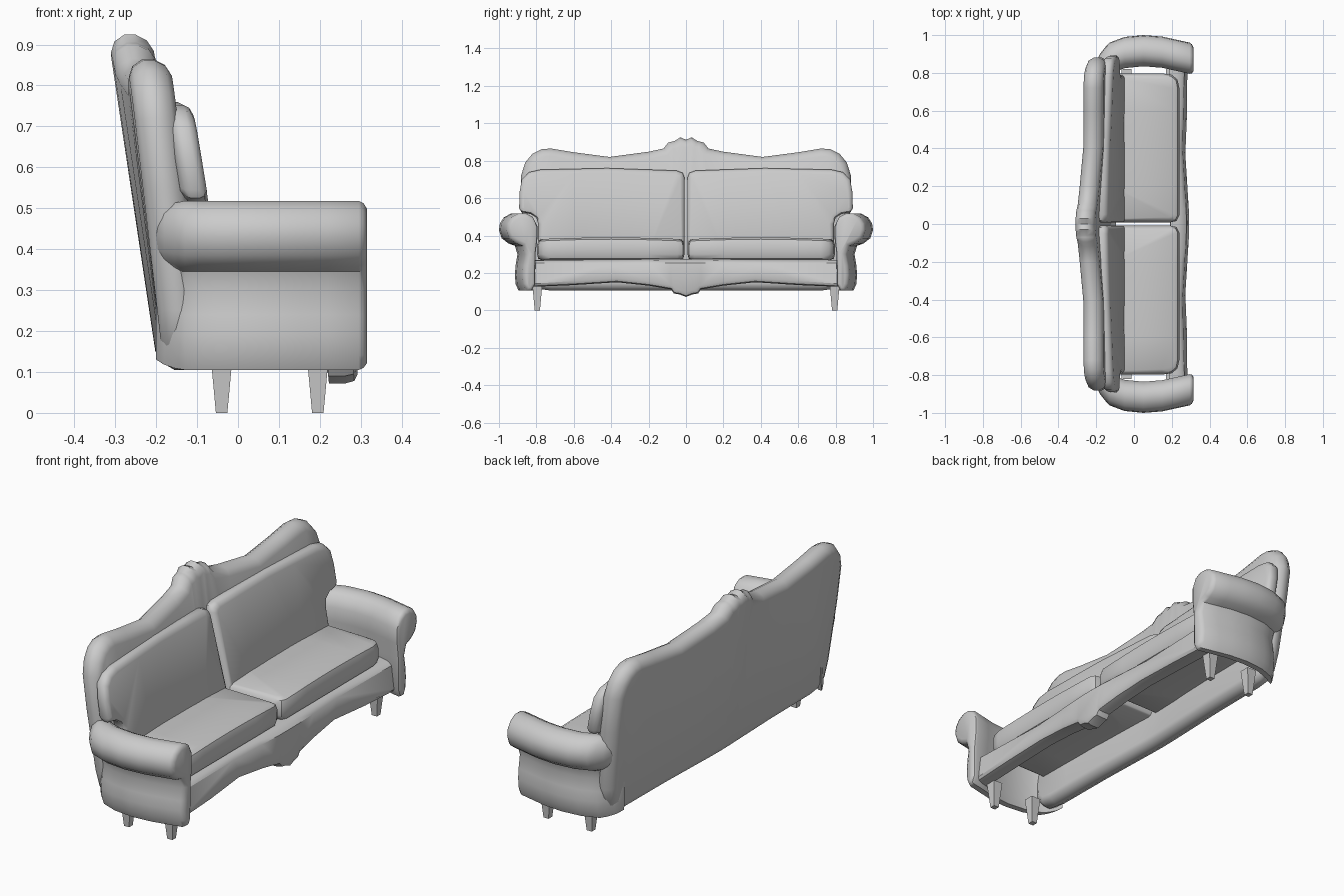
import bpy, bmesh, math
from mathutils import Vector, Matrix

if "Cube" in bpy.data.objects:
    bpy.data.objects.remove(bpy.data.objects["Cube"])


def table(pts, t):
    """Piecewise linear lookup."""
    if t <= pts[0][0]:
        return pts[0][1]
    for (a, p), (b, q) in zip(pts, pts[1:]):
        if t <= b:
            return p + (q - p) * (t - a) / (b - a)
    return pts[-1][1]


def inset(outline, dist):
    """Move a closed 2D outline inwards along its vertex normals."""
    n = len(outline)
    area = sum(outline[i - 1][0] * outline[i][1] - outline[i][0] * outline[i - 1][1] for i in range(n))
    s = 1 if area > 0 else -1
    res = []
    for i in range(n):
        p = Vector(outline[i])
        e1 = (p - Vector(outline[i - 1])).normalized()
        e2 = (Vector(outline[(i + 1) % n]) - p).normalized()
        t = (e1 + e2).normalized()
        res.append(p + Vector((-t.y, t.x)) * s * dist)
    return res


def finish(name, bm, mirror, smooth=True):
    bmesh.ops.recalc_face_normals(bm, faces=bm.faces)
    me = bpy.data.meshes.new(name)
    bm.to_mesh(me)
    bm.free()
    ob = bpy.data.objects.new(name, me)
    bpy.context.collection.objects.link(ob)
    if smooth:
        bpy.ops.object.select_all(action='DESELECT')
        ob.select_set(True)
        bpy.context.view_layer.objects.active = ob
        bpy.ops.object.shade_smooth_by_angle(angle=math.radians(40))
    if mirror:
        m = ob.modifiers.new("Mirror", 'MIRROR')
        m.use_axis = (False, True, False)
    return ob


def slab(name, outline, rings, place, cuts=(), mirror=False):
    """Loft an outline through (depth, inset) rings, cut it, then bend it with place(u, v, depth)."""
    bm = bmesh.new()
    loops = [[bm.verts.new((p[0], p[1], d)) for p in inset(outline, k)] for d, k in rings]
    n = len(outline)
    for a, b in zip(loops, loops[1:]):
        for i in range(n):
            bm.faces.new((a[i - 1], a[i], b[i], b[i - 1]))
    bm.faces.new(loops[0])
    bm.faces.new(loops[-1])
    for c in cuts:
        bmesh.ops.bisect_plane(bm, geom=bm.verts[:] + bm.edges[:] + bm.faces[:],
                               plane_co=(c, 0, 0), plane_no=(1, 0, 0), dist=1e-4)
    for v in bm.verts:
        v.co = place(*v.co)
    return finish(name, bm, mirror)


def symmetric(half):
    return half + [(-u, v) for u, v in reversed(half) if u > 0]


# Back with crested top, leaning and bowed backwards at the centre
back_half = [(0, .912), (.03, .925), (.06, .906), (.095, .897), (.12, .865), (.2, .848), (.41, .82),
             (.6, .845), (.72, .865), (.77, .862), (.82, .838), (.86, .79), (.882, .72), (.88, .55),
             (.86, .25), (.84, .16), (.79, .115), (.72, .105)]
bow = [(0, 0), (.07, .003), (.41, .03), (.85, .04)]


def place_back(u, v, d):
    x = -.205 - .15 * (v - .17) + table(bow, abs(u)) * (.3 + .7 * v / .87)
    return (x + d, u, v)


slab("sofa_back", symmetric(back_half),
     [(0, .045), (.012, .018), (.04, 0), (.065, 0), (.092, .015), (.105, .04)],
     place_back, cuts=(-.6, -.41, -.2, -.07, 0, .07, .2, .41, .6))

# Front apron with a carved lower edge
apron_half = [(0, .275), (.4, .272), (.84, .27), (.84, .125), (.6, .135), (.37, .15), (.2, .132),
              (.08, .112), (.065, .09), (.035, .085), (0, .072)]
bulge = [(0, .292), (.08, .29), (.4, .27), (.65, .284), (.84, .282)]
slab("front_apron", symmetric(apron_half),
     [(-.07, 0), (-.03, 0), (-.008, .006), (0, .022)],
     lambda u, v, d: (table(bulge, abs(u)) + d - .025 * max(0, (v - .2) / .07) ** 2, u, v),
     cuts=(-.2, -.08, .08, .2))

# Seat cushions
seat_outline = [(.008, -.14), (.008, .19), (.016, .225), (.045, .24), (.4, .24), (.72, .24),
                (.765, .23), (.79, .2), (.797, .15), (.797, -.14)]
slab("seat_cushion", seat_outline,
     [(.27, .022), (.278, .008), (.3, 0), (.345, 0), (.37, .009), (.38, .028)],
     lambda u, v, d: (v, u, d + (.01 * math.sin(math.pi * u / .8) if d > .34 else 0)),
     cuts=(.2, .3, .5, .6), mirror=True)

# Back cushions, stepped out above the arms
cushion_outline = [(.008, .3), (.008, .71), (.018, .735), (.05, .747), (.42, .76), (.78, .752),
                   (.84, .738), (.878, .7), (.89, .63), (.892, .545), (.88, .525), (.83, .515),
                   (.8, .495), (.79, .46), (.79, .3)]


def place_cushion(u, v, d):
    bend = .035 * (1 - u / .89) * (v - .38) / .38
    return (-.072 - .16 * (v - .52) - bend + d, u, v)


slab("back_cushion", cushion_outline,
     [(-.065, .022), (-.055, .006), (-.042, 0), (-.02, 0), (-.007, .007), (0, .024)],
     place_cushion, cuts=(.2, .42, .6), mirror=True)

# Rolled arms, curving in towards the back
arm_section = [(-.05, .105), (-.068, .14), (-.07, .3), (-.08, .38), (-.08, .45), (-.055, .5), (-.02, .518),
               (.02, .518), (.058, .497), (.08, .465), (.085, .43), (.07, .385), (.035, .358), (.0, .345),
               (-.014, .3), (-.004, .24), (0, .19), (-.004, .14), (-.02, .105)]
arm_path = [(-.21, .79), (-.18, .83), (-.13, .875), (-.05, .905), (.05, .915), (.15, .907), (.295, .875),
            (.315, .87)]
slab("rolled_arm", arm_section,
     [(-.2, .03), (-.18, .015), (-.155, .005), (-.13, 0), (-.09, 0), (-.05, 0), (.05, 0), (.15, 0),
      (.22, 0), (.295, 0), (.307, .006), (.315, .02)],
     lambda u, v, d: (d, table(arm_path, d) + u, v), mirror=True)

# Tapered square legs
for name, x in (("front_leg", .195), ("rear_leg", -.04)):
    bm = bmesh.new()
    bmesh.ops.create_cone(bm, cap_ends=True, segments=4, radius1=.014 * 2 ** .5, radius2=.026 * 2 ** .5,
                          depth=.13, matrix=Matrix.Translation((x, .795, .065)) @ Matrix.Rotation(math.pi / 4, 4, 'Z'))
    finish(name, bm, True, smooth=False)
